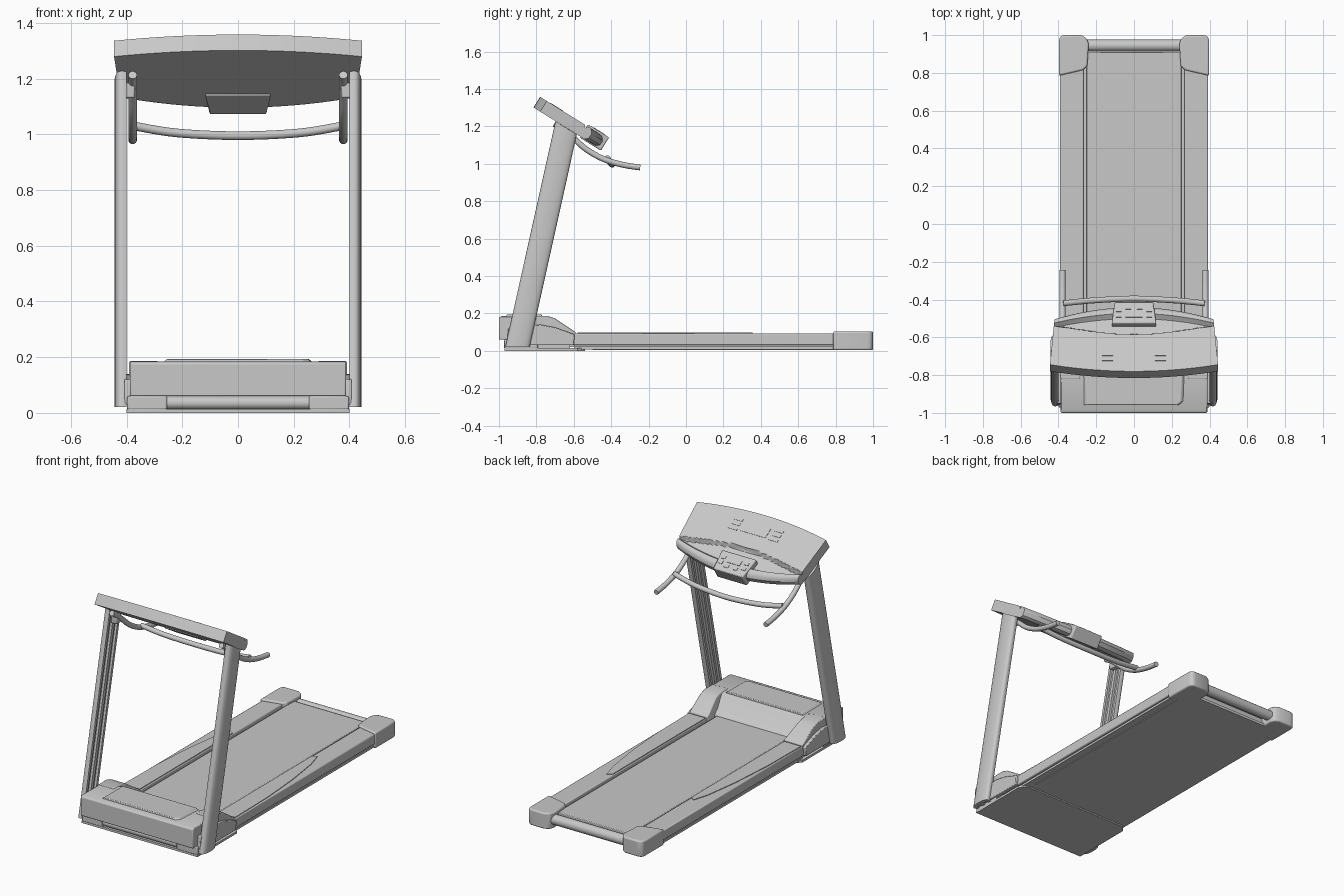
import bpy, bmesh, math
from mathutils import Vector

if "Cube" in bpy.data.objects:
    bpy.data.objects.remove(bpy.data.objects["Cube"])

grey = bpy.data.materials.new("mid_grey")
grey.diffuse_color = (0.58, 0.58, 0.58, 1)
grey.use_nodes = True
grey.node_tree.nodes["Principled BSDF"].inputs["Base Color"].default_value = grey.diffuse_color


def finish(name, bm, bevel=0, segments=2):
    bmesh.ops.recalc_face_normals(bm, faces=bm.faces)
    me = bpy.data.meshes.new(name)
    bm.to_mesh(me)
    bm.free()
    me.materials.append(grey)
    ob = bpy.data.objects.new(name, me)
    bpy.context.collection.objects.link(ob)
    if bevel:
        m = ob.modifiers.new("bevel", 'BEVEL')
        m.width, m.segments, m.limit_method = bevel, segments, 'ANGLE'
    return ob


def loft(name, bottom, top, bevel=0, segments=2):
    """Closed solid between two matching outlines."""
    bm = bmesh.new()
    a = [bm.verts.new(p) for p in bottom]
    b = [bm.verts.new(p) for p in top]
    n = len(a)
    for i in range(n):
        bm.faces.new((a[i], a[(i + 1) % n], b[(i + 1) % n], b[i]))
    bm.faces.new(a)
    bm.faces.new(b)
    return finish(name, bm, bevel, segments)


def box(name, x, y, z, bevel=0):
    ring = [(x[0], y[0]), (x[1], y[0]), (x[1], y[1]), (x[0], y[1])]
    return loft(name, [(p, q, z[0]) for p, q in ring], [(p, q, z[1]) for p, q in ring], bevel)


def plan(name, pts, z0, z1, s=1, bevel=0, segments=2):
    return loft(name, [(s * x, y, z0) for x, y in pts], [(s * x, y, z1) for x, y in pts], bevel, segments)


def side(name, pts, x0, x1, bevel=0):
    return loft(name, [(x0, y, z) for y, z in pts], [(x1, y, z) for y, z in pts], bevel)


def tube(name, pts, r, sides=16):
    """Round bar along a smoothed path."""
    P = [Vector(p) for p in pts]
    path = []
    for i in range(len(P) - 1):
        a, b, c, d = P[max(i - 1, 0)], P[i], P[i + 1], P[min(i + 2, len(P) - 1)]
        for k in range(6):
            t = k / 6
            path.append(0.5 * (2 * b + (c - a) * t + (2 * a - 5 * b + 4 * c - d) * t * t
                               + (3 * b - a - 3 * c + d) * t ** 3))
    path.append(P[-1])
    bm = bmesh.new()
    rings = []
    for i, p in enumerate(path):
        tan = (path[min(i + 1, len(path) - 1)] - path[max(i - 1, 0)]).normalized()
        e = tan.cross(Vector((0, 0.3, 1))).normalized()
        f = tan.cross(e)
        rings.append([bm.verts.new(p + r * (math.cos(w) * e + math.sin(w) * f))
                      for w in (2 * math.pi * k / sides for k in range(sides))])
    for A, B in zip(rings, rings[1:]):
        for k in range(sides):
            bm.faces.new((A[k], A[(k + 1) % sides], B[(k + 1) % sides], B[k]))
    bm.faces.new(rings[0])
    bm.faces.new(rings[-1])
    return finish(name, bm, 0)


# Deck, belt and rollers
box("bottom_panel", (-0.385, 0.385), (-0.60, 0.80), (0.008, 0.022))
box("bottom_inset_panel", (-0.34, 0.34), (-0.50, 0.90), (0.004, 0.020))
box("deck_core", (-0.36, 0.36), (-0.75, 0.88), (0.02, 0.070))
box("running_belt", (-0.252, 0.252), (-0.75, 0.91), (0.06, 0.084), 0.004)
tube("rear_roller", [(-0.26, 0.945, 0.054), (0.26, 0.945, 0.054)], 0.031, 24)

# Side rails with raised foot strips and rear corner caps
strip = [(0.272, -0.58), (0.272, 0.335), (0.30, 0.355), (0.33, 0.25), (0.362, 0.02), (0.382, -0.25), (0.387, -0.58)]
cap = [(0.398, 0.785), (0.27, 0.815), (0.247, 0.835), (0.24, 0.955), (0.252, 0.985), (0.28, 1.0), (0.375, 1.0),
       (0.392, 0.99), (0.398, 0.97)]
for s, tag in ((1, "right"), (-1, "left")):
    box(tag + "_side_rail", sorted((s * 0.267, s * 0.392)), (-0.75, 0.82), (0.030, 0.093), 0.006)
    plan(tag + "_foot_strip", strip, 0.09, 0.097, s)
    plan(tag + "_rear_cap", cap, 0.004, 0.104, s, 0.009, 3)

# Front base plate, feet and front roller
plan("base_plate", [(-0.40, -0.97), (0.40, -0.97), (0.40, -0.58), (0.37, -0.54), (-0.37, -0.54), (-0.40, -0.58)],
     0.0, 0.014)
tube("front_roller", [(-0.27, -0.945, 0.036), (0.27, -0.945, 0.036)], 0.024, 24)
box("base_core", (-0.38, 0.38), (-0.92, -0.62), (0.012, 0.07))
for s, tag in ((1, "right"), (-1, "left")):
    box(tag + "_front_foot", sorted((s * 0.255, s * 0.398)), (-0.972, -0.79), (0.012, 0.06), 0.005)
    side(tag + "_base_bracket", [(-0.96, 0.03), (-0.60, 0.03), (-0.595, 0.088), (-0.70, 0.125), (-0.78, 0.14),
                                 (-0.95, 0.12)], s * 0.385, s * 0.408, 0.004)

# Motor hood: sloping centre, raised top panel, side cheeks
side("motor_hood", [(-1.0, 0.06), (-0.66, 0.06), (-0.66, 0.087), (-0.70, 0.115), (-0.745, 0.165), (-0.765, 0.183),
                    (-0.985, 0.185), (-1.0, 0.178)], -0.388, 0.388, 0.005)
panel = [(-0.27, -0.96), (0.24, -0.96), (0.265, -0.94), (0.27, -0.77), (-0.27, -0.77)]
loft("hood_top_panel", [(x, y, 0.18) for x, y in panel],
     [(x * 0.94, y * 0.98 - 0.017, 0.194) for x, y in panel], 0.003)
for s, tag in ((1, "right"), (-1, "left")):
    lower = [(0.255, -0.80), (0.392, -0.80), (0.392, -0.59), (0.275, -0.595)]
    bm_pts = [(-0.82, 0.06), (-0.59, 0.06), (-0.59, 0.10), (-0.70, 0.173), (-0.74, 0.186), (-0.82, 0.186)]
    inner = [0.25, 0.262, 0.262, 0.285, 0.285, 0.285]
    loft(tag + "_hood_cheek", [(s * x, y, z) for x, (y, z) in zip(inner, bm_pts)],
         [(s * 0.391, y, z) for y, z in bm_pts], 0.005)

# Leaning uprights: curved outside, grooved inside, cut to the console slope
outer = [(0.412 + 0.031 * math.cos(a) ** 0.6, 0.065 * math.sin(a))
         for a in (math.radians(-88 + 176 * k / 14) for k in range(15))]
groove = [(0.40, 0.06), (0.40, 0.042), (0.415, 0.042), (0.415, 0.012), (0.40, 0.012),
          (0.40, -0.012), (0.415, -0.012), (0.415, -0.042), (0.40, -0.042), (0.40, -0.06)]


def lean(w, z):
    return -0.90 + w + 0.222 * (z - 0.025)


for s, tag in ((1, "right"), (-1, "left")):
    sec = outer + groove
    loft(tag + "_upright", [(s * x, lean(w, 0.022), 0.022) for x, w in sec],
         [(s * x, lean(w, z), z) for x, w, z in ((x, w, (1.3556 - 0.62 * w) / 1.1376) for x, w in sec)])
    # Handlebar
    tube(tag + "_handlebar", [(s * 0.378, y, z) for y, z in ((-0.705, 1.213), (-0.66, 1.185), (-0.60, 1.135),
         (-0.53, 1.075), (-0.44, 1.025), (-0.34, 0.995), (-0.245, 0.98))], 0.0155)
    box(tag + "_handlebar_mount", sorted((s * 0.37, s * 0.41)), (-0.67, -0.62), (1.13, 1.185), 0.006)
tube("cross_bar", [(-0.375, -0.42, 1.03), (-0.22, -0.405, 1.005), (0, -0.395, 0.995),
                   (0.22, -0.405, 1.005), (0.375, -0.42, 1.03)], 0.0155)

# Console in its own tilted frame: u across, v down the slope, n out of the face
TOP, VD, ND = Vector((0, -0.78, 1.358)), Vector((0, 0.849, -0.528)), Vector((0, 0.528, 0.849))


def on_console(u, v, n):
    return TOP + Vector((u, 0, 0)) + VD * v + ND * n


def face_height(t, s):
    start = 0.56 + 0.26 * t * t
    tray = min(max((s - start) / 0.03, 0), 1) * min(max((0.87 - s) / 0.03, 0), 1)
    lip = 0.022 * max((s - 0.92) / 0.08, 0) ** 2
    return -0.026 * tray - lip


NU, NV = 64, 48
bm = bmesh.new()
layers = []
for under in (False, True):
    rows = []
    for j in range(NV + 1):
        s = j / NV
        row = []
        for i in range(NU + 1):
            t = 2 * i / NU - 1
            v0, v1 = 0.042 * t * t, 0.413 - 0.075 * t * t
            n = -0.067 + 0.018 * max((s - 0.92) / 0.08, 0) ** 2 if under else face_height(t, s)
            row.append(bm.verts.new(on_console(t * (0.445 - 0.025 * s), v0 + s * (v1 - v0), n)))
        rows.append(row)
    layers.append(rows)
    for j in range(NV):
        for i in range(NU):
            bm.faces.new((rows[j][i], rows[j][i + 1], rows[j + 1][i + 1], rows[j + 1][i]))
A, B = layers
for i in range(NU):
    for j in (0, NV):
        bm.faces.new((A[j][i], A[j][i + 1], B[j][i + 1], B[j][i]))
for j in range(NV):
    for i in (0, NU):
        bm.faces.new((A[j][i], A[j + 1][i], B[j + 1][i], B[j][i]))
finish("console_body", bm)


def plate(name, u0, u1, v0, v1, n0, n1, taper=0, bevel=0):
    ring = [(u0, v0), (u1, v0), (u1 - taper, v1), (u0 + taper, v1)]
    return loft(name, [on_console(u, v, n0) for u, v in ring], [on_console(u, v, n1) for u, v in ring], bevel)


# Control block over the lower lip, with its keys
plate("control_block", -0.118, 0.118, 0.295, 0.428, -0.073, 0.010, 0.016, 0.006)
plate("control_screen", -0.045, 0.045, 0.33, 0.365, 0.008, 0.013)
for k, (u, v) in enumerate(((-0.08, 0.34), (-0.08, 0.375), (0.08, 0.34), (0.08, 0.375), (-0.03, 0.39), (0.03, 0.39))):
    plate("control_key_%d" % k, u - 0.014, u + 0.014, v - 0.01, v + 0.01, 0.008, 0.013)

# Display window and small indicator plates on the main face
plate("display_window", -0.085, 0.085, 0.07, 0.14, -0.002, 0.002)
for s, tag in ((1, "right"), (-1, "left")):
    for k in range(3):
        v = 0.065 + 0.032 * k
        plate("%s_indicator_%d" % (tag, k), s * 0.14 - 0.03, s * 0.14 + 0.03, v, v + 0.016, -0.002, 0.002)

# Smooth shading with sharp edges kept
bpy.ops.object.select_all(action='SELECT')
bpy.context.view_layer.objects.active = bpy.context.selected_objects[0]
bpy.ops.object.shade_smooth_by_angle(angle=math.radians(30))
